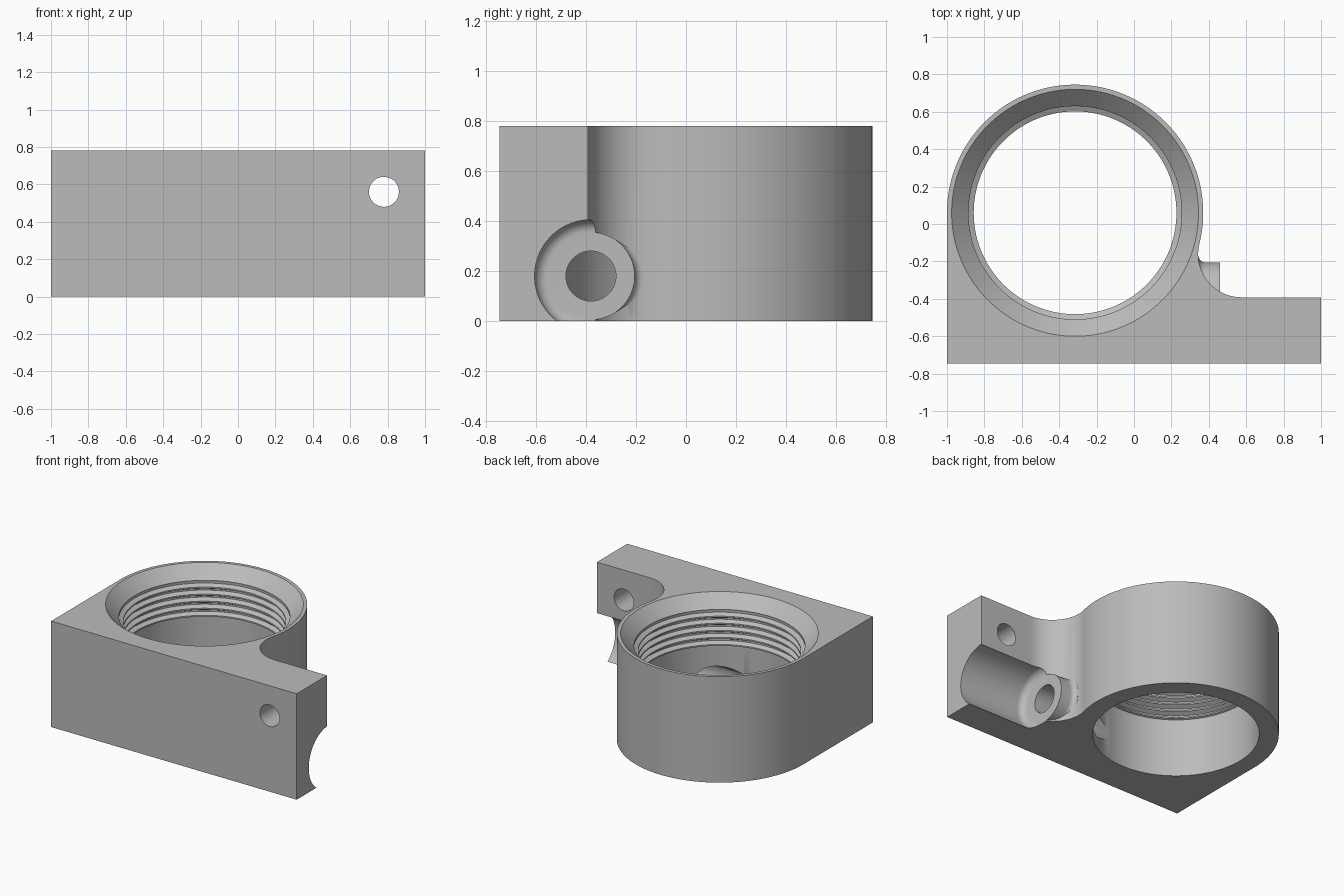
import bpy, bmesh, math
from mathutils import Matrix, Vector

cube = bpy.data.objects.get("Cube")
if cube:
    bpy.data.objects.remove(cube, do_unlink=True)

H = 0.78                       # overall height
RING = Vector((-0.315, 0.06))  # ring axis
R = 0.685                      # ring outer radius
FIL = Vector((0.575, -0.16))   # fillet axis between ring and flange
RF = (FIL - RING).length - R

grey = bpy.data.materials.new("light grey")
grey.use_nodes = True
colour = (0.5, 0.5, 0.5, 1)
grey.diffuse_color = colour
grey.node_tree.nodes["Principled BSDF"].inputs["Base Color"].default_value = colour


def make_object(name, bm):
    bmesh.ops.recalc_face_normals(bm, faces=bm.faces)
    mesh = bpy.data.meshes.new(name)
    bm.to_mesh(mesh)
    bm.free()
    mesh.materials.append(grey)
    ob = bpy.data.objects.new(name, mesh)
    bpy.context.collection.objects.link(ob)
    return ob


def arc(c, r, a0, a1, n):
    return [(c[0] + r * math.cos(a0 + (a1 - a0) * i / n),
             c[1] + r * math.sin(a0 + (a1 - a0) * i / n)) for i in range(n + 1)]


def lathe(name, profile, matrix, steps=96):
    """Revolve (radius, height) points about z, then place the result."""
    bm = bmesh.new()
    vs = [bm.verts.new((r, 0, z)) for r, z in profile]
    es = [bm.edges.new(p) for p in zip(vs, vs[1:])]
    bmesh.ops.spin(bm, geom=vs + es, cent=(0, 0, 0), axis=(0, 0, 1),
                   angle=2 * math.pi, steps=steps, use_merge=True)
    bmesh.ops.remove_doubles(bm, verts=bm.verts, dist=1e-5)
    bm.transform(matrix)
    return make_object(name, bm)


def combine(target, other, operation):
    mod = target.modifiers.new(other.name, 'BOOLEAN')
    mod.operation, mod.solver, mod.object = operation, 'EXACT', other
    bpy.context.view_layer.update()
    dg = bpy.context.evaluated_depsgraph_get()
    mesh = bpy.data.meshes.new_from_object(target.evaluated_get(dg))
    target.modifiers.clear()
    target.data = mesh
    bpy.data.objects.remove(other, do_unlink=True)


# Bracket body: ring, flat flange and the fillet between them
toward = RING - FIL
a_ring = math.atan2(-toward.y, -toward.x)
a_fil = math.atan2(toward.y, toward.x)
outline = [(-1, -0.745), (1, -0.745), (1, FIL.y - RF)]
outline += arc(FIL, RF, 1.5 * math.pi, a_fil, 32)
outline += arc(RING, R, a_ring, math.pi, 90)[1:]
bm = bmesh.new()
face = bm.faces.new([bm.verts.new((x, y, 0)) for x, y in outline])
top = bmesh.ops.extrude_face_region(bm, geom=[face])["geom"]
bmesh.ops.translate(bm, vec=(0, 0, H),
                    verts=[v for v in top if isinstance(v, bmesh.types.BMVert)])
body = make_object("clamp_bracket", bm)

# Boss with a flared root, trimmed flat at the base
PIN = Matrix.Translation((0, -0.38, 0.18)) @ Matrix.Rotation(math.pi / 2, 4, 'Y')
END, RB, CH = 0.46, 0.175, 0.225
flare = arc((0.21, 0.38), 0.035, 1.5 * math.pi, math.pi, 8)
boss = lathe("boss", [(0, 0.3), (0.21, 0.3)] + flare + [(RB, END), (0, END)], PIN)
bm = bmesh.new()
bm.from_mesh(boss.data)
cut = bmesh.ops.bisect_plane(bm, geom=bm.verts[:] + bm.edges[:] + bm.faces[:],
                             plane_co=(0, 0, 0), plane_no=(0, 0, -1), clear_outer=True)
bmesh.ops.holes_fill(bm, edges=[e for e in bm.edges if e.is_boundary])
bm.to_mesh(boss.data)
bm.free()
combine(body, boss, 'UNION')

# Round-bottomed channel through the flange, facing the boss
round_end = arc((RB, END + 0.05), 0.05, -math.pi / 2, 0, 10)
combine(body, lathe("channel", [(0, END)] + round_end + [(CH, 1.2), (0, 1.2)], PIN),
        'DIFFERENCE')

# Threaded bore: plain below, grooves above, chamfered mouth
Z0, Z1, TURNS = 0.43, 0.69, 5
pitch = (Z1 - Z0) / TURNS
bore = [(0, -0.1), (0.555, -0.1), (0.555, Z0)]
for i in range(TURNS):
    z = Z0 + i * pitch
    bore += [(0.542, z + pitch * 0.1), (0.542, z + pitch * 0.3),
             (0.572, z + pitch * 0.6), (0.572, z + pitch * 0.8)]
bore += [(0.57, Z1), (0.66, H), (0.76, H + 0.1), (0, H + 0.1)]
combine(body, lathe("bore", bore, Matrix.Translation((*RING, 0)), 144), 'DIFFERENCE')

# Pin hole from the boss into the bore
combine(body, lathe("pin_hole", [(0, -0.2), (0.1, -0.2), (0.1, 0.6), (0, 0.6)], PIN, 64),
        'DIFFERENCE')

# Screw hole through the flange
SCREW = Matrix.Translation((0.78, 0, 0.56)) @ Matrix.Rotation(math.pi / 2, 4, 'X')
combine(body, lathe("screw_hole", [(0, 0.2), (0.08, 0.2), (0.08, 0.9), (0, 0.9)], SCREW, 64),
        'DIFFERENCE')

# Smooth curves, crisp edges
bpy.ops.object.select_all(action='DESELECT')
body.select_set(True)
bpy.context.view_layer.objects.active = body
bpy.ops.object.shade_smooth_by_angle(angle=math.radians(30))
